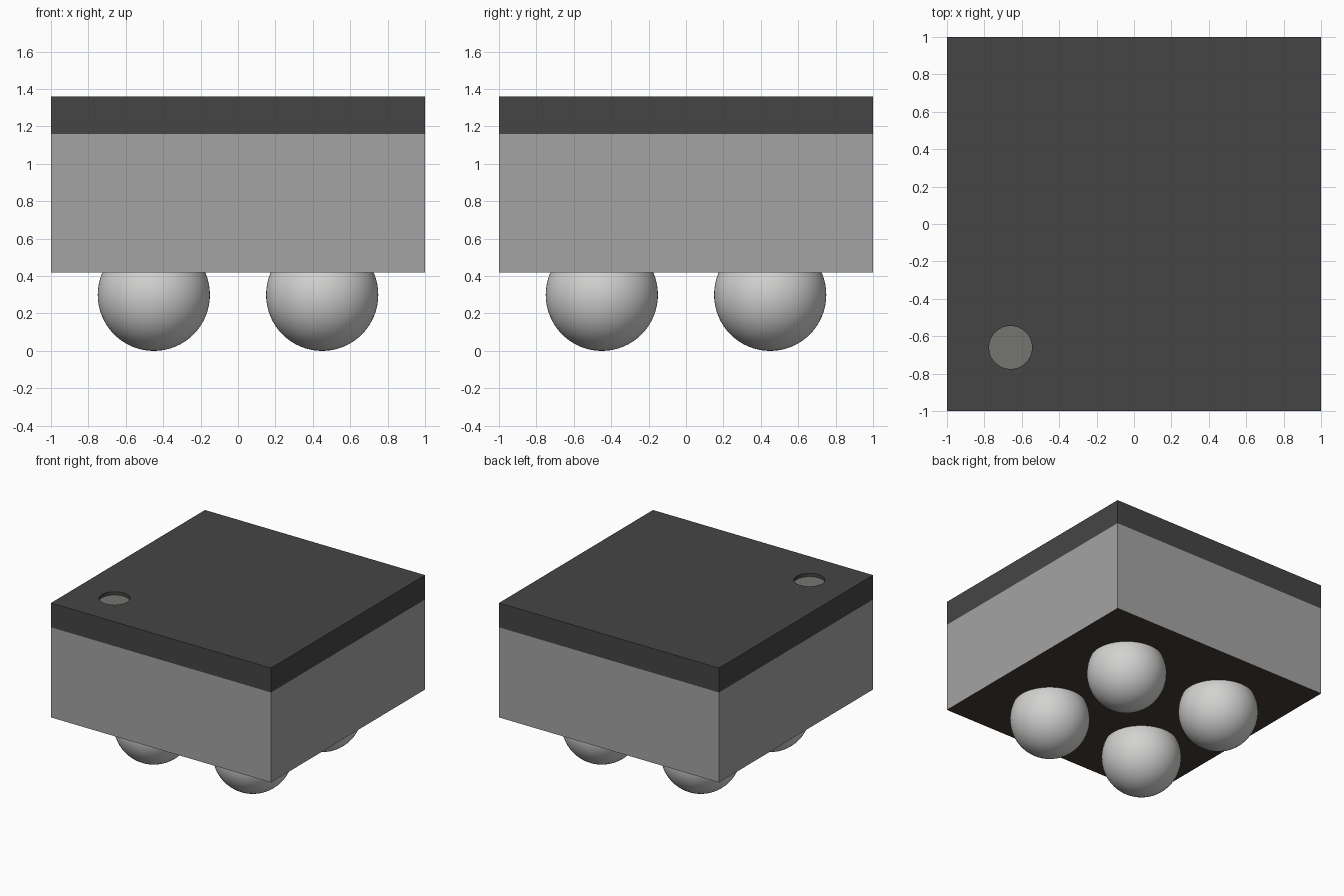
import bpy
import math

cube = bpy.data.objects.get("Cube")
if cube:
    bpy.data.objects.remove(cube, do_unlink=True)


def material(name, rgb):
    # 8-bit display colour converted to linear
    linear = [((c / 255 + 0.055) / 1.055) ** 2.4 for c in rgb]
    mat = bpy.data.materials.new(name)
    mat.diffuse_color = (*linear, 1)
    mat.use_nodes = True
    mat.node_tree.nodes["Principled BSDF"].inputs["Base Color"].default_value = (*linear, 1)
    return mat


charcoal = material("charcoal", (69, 69, 69))
mid_grey = material("mid grey", (164, 164, 164))
dark_brown = material("dark brown", (68, 58, 50))
silver = material("silver", (210, 210, 209))
mark_grey = material("mark grey", (117, 117, 112))


def finish(name, mat):
    obj = bpy.context.object
    obj.name = name
    obj.data.materials.append(mat)
    return obj


def slab(name, z0, z1, mat):
    bpy.ops.mesh.primitive_cube_add(size=1, location=(0, 0, (z0 + z1) / 2))
    bpy.context.object.scale = (2, 2, z1 - z0)
    bpy.ops.object.transform_apply(location=False, rotation=False, scale=True)
    return finish(name, mat)


def disc(name, radius, z0, z1, mat):
    bpy.ops.mesh.primitive_cylinder_add(vertices=64, radius=radius, depth=z1 - z0,
                                        location=(MARK_X, MARK_Y, (z0 + z1) / 2))
    return finish(name, mat)


BODY_Z, CAP_Z, TOP_Z = 0.42, 1.16, 1.36
MARK_X, MARK_Y, MARK_R, MARK_DEPTH = -0.66, -0.66, 0.115, 0.03

# Body block with a dark underside
body = slab("body", BODY_Z, CAP_Z, mid_grey)
body.data.materials.append(dark_brown)
for face in body.data.polygons:
    if face.normal.z < -0.5:
        face.material_index = 1

# Cap with a shallow round recess in its front right corner
cap = slab("cap", CAP_Z, TOP_Z, charcoal)
cutter = disc("recess_cutter", MARK_R, TOP_Z - MARK_DEPTH, TOP_Z + 0.1, charcoal)
cutter.hide_render = True
recess = cap.modifiers.new("recess", "BOOLEAN")
recess.operation = "DIFFERENCE"
recess.solver = "EXACT"
recess.object = cutter
bpy.context.view_layer.objects.active = cap
bpy.ops.object.modifier_apply(modifier=recess.name)
bpy.data.objects.remove(cutter, do_unlink=True)

# Corner mark on the recess floor
mark = disc("corner_mark", MARK_R, TOP_Z - MARK_DEPTH - 0.003, TOP_Z - MARK_DEPTH + 0.003, mark_grey)
bpy.ops.object.shade_smooth_by_angle(angle=math.radians(30))

# Four contact balls under the body
for x, side in ((-0.45, "right"), (0.45, "left")):
    for y, end in ((-0.45, "front"), (0.45, "back")):
        bpy.ops.mesh.primitive_uv_sphere_add(segments=64, ring_count=32, radius=0.3,
                                             location=(x, y, 0.3))
        finish(f"ball_{end}_{side}", silver)
        bpy.ops.object.shade_smooth()
